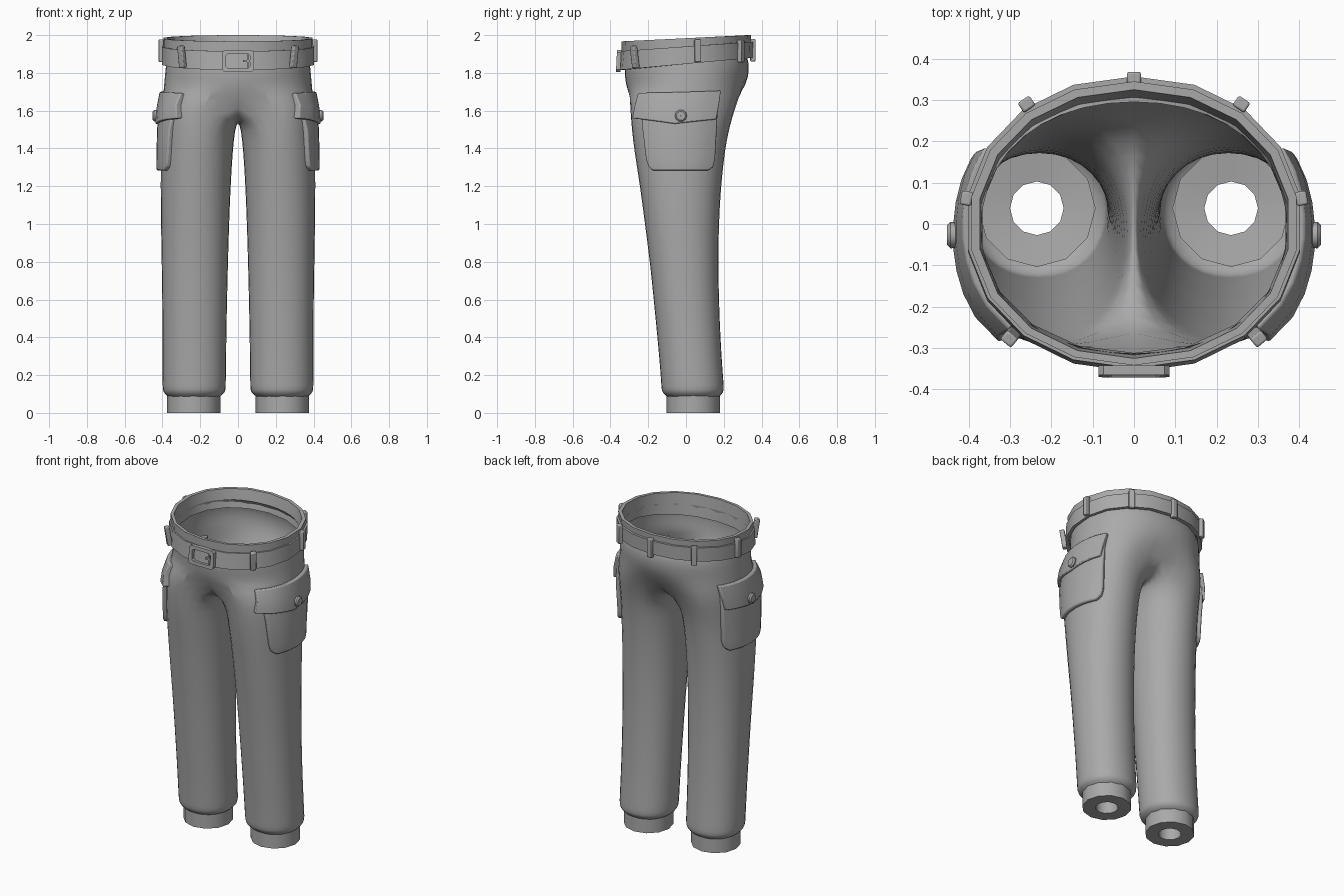
import bpy, bmesh, math
from mathutils import Vector, Matrix
from mathutils.bvhtree import BVHTree

if "Cube" in bpy.data.objects:
    bpy.data.objects.remove(bpy.data.objects["Cube"])

cloth = bpy.data.materials.new("grey cloth")
cloth.diffuse_color = (0.4, 0.4, 0.4, 1)
cloth.use_nodes = True
cloth.node_tree.nodes["Principled BSDF"].inputs["Base Color"].default_value = cloth.diffuse_color


def make(name, verts, faces, mirror=False, subsurf=0, bevel=0, angle=40):
    me = bpy.data.meshes.new(name)
    me.from_pydata(verts, [], faces)
    bm = bmesh.new()
    bm.from_mesh(me)
    bmesh.ops.recalc_face_normals(bm, faces=bm.faces)
    bm.to_mesh(me)
    bm.free()
    ob = bpy.data.objects.new(name, me)
    bpy.context.collection.objects.link(ob)
    me.materials.append(cloth)
    if mirror:
        m = ob.modifiers.new("mirror", 'MIRROR')
        m.use_clip = True
        m.merge_threshold = 0.0005
    if bevel:
        b = ob.modifiers.new("bevel", 'BEVEL')
        b.width, b.segments, b.limit_method = bevel, 2, 'ANGLE'
    if subsurf:
        s = ob.modifiers.new("subsurf", 'SUBSURF')
        s.levels = s.render_levels = subsurf
    bpy.ops.object.select_all(action='DESELECT')
    ob.select_set(True)
    bpy.context.view_layer.objects.active = ob
    bpy.ops.object.shade_smooth_by_angle(angle=math.radians(angle))
    return ob


def oval(t, cx, rx, yf, yb, n=2.15):
    c, s = math.cos(t), math.sin(t)
    x = cx + rx * math.copysign(abs(c) ** (2 / n), c)
    y = (yf + yb) / 2 + (yb - yf) / 2 * math.copysign(abs(s) ** (2 / n), s)
    return x, y


# Trousers: half torso rings, a crotch ring, then full leg rings, mirrored
OUT, ALL = 11, 16
verts, faces = [], []
# front z, back z, half width, front y, back y
torso = [(1.90, 1.94, .375, -.318, .300), (1.83, 1.88, .386, -.332, .335),
         (1.77, 1.81, .392, -.327, .340), (1.71, 1.74, .398, -.318, .325)]
for zf, zb, a, yf, yb in torso:
    for i in range(OUT):
        x, y = oval(math.pi * (i / (OUT - 1) - .5), 0, a, yf, yb)
        verts.append((0 if i in (0, OUT - 1) else x, y,
                      zf + (zb - zf) * (y - yf) / (yb - yf)))
for r in range(len(torso) - 1):
    for i in range(OUT - 1):
        k = r * OUT + i
        faces.append((k, k + 1, k + OUT + 1, k + OUT))
last = (len(torso) - 1) * OUT


def leg_ring(z, xi, xo, yf, yb):
    return [(*oval(math.radians(-112.5 + 22.5 * i), (xi + xo) / 2,
                   (xo - xi) / 2, yf, yb), z) for i in range(ALL)]


crotch = leg_ring(1.63, 0, .405, -.308, .272)
seam = [(.25, 1.65), (.17, 1.59), (.09, 1.56), (0, 1.545),
        (-.09, 1.555), (-.17, 1.58), (-.255, 1.64)]
for (y, z), i in zip(seam, list(range(OUT - 1, ALL)) + [0]):
    crotch[i] = (0, y, z)
# z, inner x, outer x, front y, back y
legs = [(1.50, .012, .410, -.293, .232), (1.38, .024, .413, -.278, .210),
        (1.20, .035, .414, -.248, .190), (1.00, .043, .412, -.222, .178),
        (.80, .049, .408, -.195, .175), (.60, .054, .405, -.175, .178),
        (.40, .058, .403, -.155, .186), (.22, .060, .403, -.139, .197),
        (.135, .061, .403, -.134, .205), (.11, .064, .400, -.131, .203),
        (.09, .088, .378, -.108, .183), (.085, .10, .37, -.10, .175)]
base = len(verts)
for i in range(OUT - 1):
    faces.append((last + i, last + i + 1, base + i + 1, base + i))
for ring in [crotch] + [leg_ring(*l) for l in legs]:
    verts += ring
for r in range(len(legs)):
    for i in range(ALL):
        a, b = base + r * ALL + i, base + r * ALL + (i + 1) % ALL
        faces.append((a, b, b + ALL, a + ALL))
trousers = make("trousers", verts, faces, mirror=True, subsurf=1, angle=50)


def loft_closed(name, rings, **kw):
    """Closed tube: rings of equal length, the last joined to the first."""
    n, m = len(rings[0]), len(rings)
    fs = [(r * n + i, r * n + (i + 1) % n, (r + 1) % m * n + (i + 1) % n,
           (r + 1) % m * n + i) for r in range(m) for i in range(n)]
    return make(name, [v for ring in rings for v in ring], fs, **kw)


# Ankle cuffs with a hole through the middle
def cuff_ring(r, z, n=12):
    return [(.235 + r * math.cos(2 * math.pi * i / n),
             .038 + r * math.sin(2 * math.pi * i / n), z) for i in range(n)]


loft_closed("ankle_cuff", [cuff_ring(.142, 0), cuff_ring(.142, .10),
                           cuff_ring(.065, .09), cuff_ring(.065, 0)], mirror=True)


# Waistband and belt: sloping rings, lower at the front
def hoop(a, yf, yb, zf, zb, n=18):
    pts = [oval(2 * math.pi * i / n - math.pi / 2, 0, a, yf, yb, 2.1) for i in range(n)]
    return [(x, y, zf + (zb - zf) * (y - yf) / (yb - yf)) for x, y in pts]


loft_closed("waistband", [hoop(.394, -.338, .338, 1.83, 1.89),
                          hoop(.399, -.342, .345, 1.967, 2.0),
                          hoop(.378, -.325, .325, 1.967, 2.0),
                          hoop(.372, -.312, .300, 1.83, 1.89)])
loft_closed("belt", [hoop(.407, -.358, .354, 1.815, 1.88),
                     hoop(.407, -.349, .357, 1.915, 1.965),
                     hoop(.390, -.335, .34, 1.915, 1.965),
                     hoop(.390, -.335, .33, 1.815, 1.88)])


def box(name, centre, size, rot=Matrix(), **kw):
    vs = [Vector(centre) + rot.to_3x3() @ Vector((sx * size[0], sy * size[1], sz * size[2])) / 2
          for sx in (-1, 1) for sy in (-1, 1) for sz in (-1, 1)]
    fs = [(0, 1, 3, 2), (4, 6, 7, 5), (0, 4, 5, 1), (2, 3, 7, 6), (0, 2, 6, 4), (1, 5, 7, 3)]
    return make(name, vs, fs, **kw)


# Belt loops: x, y, z, lean
loops = [(0, .354, 1.92, 0), (.26, .290, 1.915, 0),
         (.405, .062, 1.917, 0), (.297, -.272, 1.885, -.15)]
for x, y, z, lean in loops:
    for side in ((1, -1) if x else (1,)):
        turn = math.atan2(y / .35 ** 2, side * x / .4 ** 2) - math.pi / 2
        rot = Matrix.Rotation(turn, 4, 'Z') @ Matrix.Rotation(lean, 4, 'X')
        box("belt_loop", (side * x, y, z), (.034, .028, .118), rot, bevel=.005)


# Buckle: chamfered frame, plate and prong
def frame(w, h, c, y):
    pts = [(w - c, -h), (w, c - h), (w, h - c), (w - c, h),
           (c - w, h), (-w, h - c), (-w, c - h), (c - w, -h)]
    return [(x, y - .05 * (1.863 - z - 1.863), z + 1.863) for x, z in pts]


loft_closed("buckle_frame", [frame(.086, .058, .012, -.345), frame(.086, .058, .012, -.368),
                             frame(.064, .037, .010, -.368), frame(.064, .037, .010, -.345)],
            angle=30)
box("buckle_prong", (.045, -.360, 1.863), (.035, .012, .012))
box("buckle_bar", (.052, -.360, 1.863), (.010, .010, .07))

# Cargo pockets: patches laid on the leg surface
bpy.context.view_layer.update()
tree = BVHTree.FromObject(trousers, bpy.context.evaluated_depsgraph_get())


def patch(name, rows, bevel, n=8):
    """rows: left y, left z, right y, right z, middle sag, thickness."""
    back, front = [], []
    for yl, zl, yr, zr, sag, thick in rows:
        for i in range(n + 1):
            t = i / n
            p = Vector((1, yl + (yr - yl) * t,
                        zl + (zr - zl) * t - sag * (1 - abs(2 * t - 1))))
            hit, nor, _, _ = tree.ray_cast(p, Vector((-1, 0, 0)))
            if nor.x < 0:
                nor = -nor
            nor = (nor + Vector((.6, 0, 0))).normalized()
            back.append(hit - nor * .012)
            front.append(hit + nor * thick)
    w, h, k = n + 1, len(rows), len(back)
    fs = []
    for r in range(h - 1):
        for i in range(n):
            q = (r * w + i, r * w + i + 1, (r + 1) * w + i + 1, (r + 1) * w + i)
            fs += [q, tuple(v + k for v in reversed(q))]
    rim = ([i for i in range(w)] + [r * w + n for r in range(1, h)]
           + [(h - 1) * w + i for i in range(n - 1, -1, -1)]
           + [r * w for r in range(h - 2, 0, -1)])
    for a, b in zip(rim, rim[1:] + rim[:1]):
        fs.append((a, b, b + k, a + k))
    return make(name, back + front, fs, mirror=True, bevel=bevel)


patch("cargo_pocket", [(-.235, 1.67, .168, 1.69, 0, .018), (-.222, 1.50, .157, 1.50, 0, .024),
                       (-.203, 1.345, .145, 1.345, 0, .024), (-.193, 1.305, .136, 1.305, 0, .024),
                       (-.170, 1.283, .112, 1.283, 0, .022)], .008)
patch("pocket_flap", [(-.243, 1.69, .178, 1.705, 0, .022), (-.255, 1.625, .166, 1.63, .012, .032),
                      (-.266, 1.56, .150, 1.555, .028, .036)], .006)

# Flap button
hit = tree.ray_cast(Vector((1, -.027, 1.573)), Vector((-1, 0, 0)))[0]


def button_ring(r, dx, n=10):
    return [(hit.x + dx, -.027 + r * math.cos(2 * math.pi * i / n),
             1.573 + r * math.sin(2 * math.pi * i / n)) for i in range(n)]


loft_closed("flap_button", [button_ring(.030, .02), button_ring(.032, .042),
                            button_ring(.024, .050), button_ring(.001, .050),
                            button_ring(.001, .02)], mirror=True)
